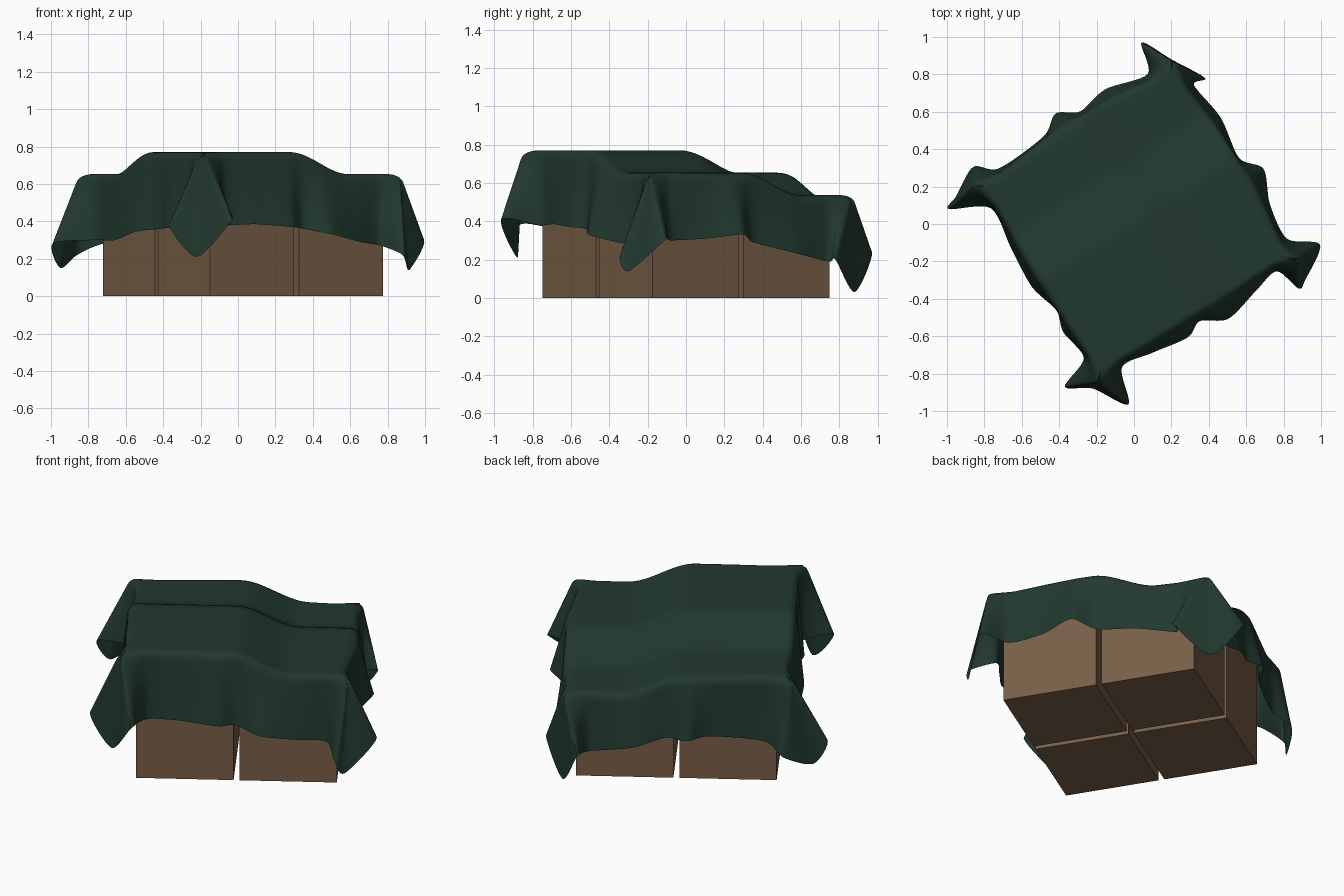
import bpy, bmesh, math
from mathutils import Vector, Matrix

if "Cube" in bpy.data.objects:
    bpy.data.objects.remove(bpy.data.objects["Cube"], do_unlink=True)


def make_material(name, rgb):
    mat = bpy.data.materials.new(name)
    mat.use_nodes = True
    color = (*rgb, 1)
    mat.diffuse_color = color
    bsdf = mat.node_tree.nodes["Principled BSDF"]
    bsdf.inputs["Base Color"].default_value = color
    bsdf.inputs["Roughness"].default_value = 0.9
    return mat


def add_object(name, bm, mat):
    mesh = bpy.data.meshes.new(name)
    bm.to_mesh(mesh)
    bm.free()
    mesh.materials.append(mat)
    obj = bpy.data.objects.new(name, mesh)
    bpy.context.collection.objects.link(obj)
    return obj


cardboard = make_material("cardboard brown", (0.19, 0.114, 0.064))
canvas = make_material("dark green cloth", (0.0155, 0.04, 0.0285))

TURN = math.radians(31.8)
# Half widths of the flat top, its rounded edge and its corners
INNER, SHOULDER, CORNER = 0.56, 0.59, 0.622
HIGH, STEP = 0.77, 0.116


def smoothstep(a, b, x):
    t = min(max((x - a) / (b - a), 0), 1)
    return t * t * (3 - 2 * t)


def cloth_height(u, v):
    # Each lower box makes the cloth sag down by one step
    return HIGH - STEP * (smoothstep(-0.03, 0.32, u) + smoothstep(-0.03, 0.32, v))


# Four boxes of stepped heights
def add_box(name, iu, iv):
    top = HIGH - STEP * (iu + iv) - 0.02
    bm = bmesh.new()
    bmesh.ops.create_cube(bm, size=1)
    bmesh.ops.scale(bm, vec=(0.528, 0.528, top), verts=bm.verts)
    place = Vector((0.56 * iu - 0.28, 0.56 * iv - 0.28, top / 2))
    bmesh.ops.translate(bm, vec=place, verts=bm.verts)
    bmesh.ops.rotate(bm, matrix=Matrix.Rotation(TURN, 3, "Z"), verts=bm.verts)
    bmesh.ops.translate(bm, vec=(0.027, 0, 0), verts=bm.verts)
    add_object(name, bm, cardboard)


add_box("tall_box", 0, 0)
add_box("middle_box_right", 1, 0)
add_box("middle_box_left", 0, 1)
add_box("low_box", 1, 1)

# Hem of the cloth: corner folds as fold, tip, fold
corners = [
    [(-.37, -.87, .38), (-.22, -.88, .21), (-.03, -.965, .41)],
    [(.88, -.345, .22), (.915, -.3, .14), (.995, -.11, .3)],
    [(.38, .78, .2), (.2, .88, .03), (.04, .97, .24)],
    [(-.86, .305, .22), (-.95, .15, .15), (-.99, .08, .28)],
]
# Side waves as position along side, outward bulge, height
sides = [
    [(-.8, .03, .38), (-.5, .05, .385), (-.15, .08, .37), (.02, .04, .36),
     (.25, .11, .33), (.6, .06, .29), (.85, .03, .27)],
    [(-.85, .05, .3), (-.5, .07, .31), (-.2, .14, .33), (0, .06, .29),
     (.4, .09, .235), (.78, .06, .19)],
    [(-.8, .05, .2), (-.4, .1, .25), (-.1, .07, .3), (.1, .13, .31),
     (.3, .06, .31), (.8, .04, .28)],
    [(-.8, .03, .3), (-.4, .05, .3), (0, .065, .345), (.3, .02, .36),
     (.5, .05, .365), (.8, .03, .37)],
]
bows = [0.01, 0.05, 0.05, 0.02]
spin = Matrix.Rotation(TURN, 3, "Z")
center = Vector((0.01, 0.01, 0))


def side_point(k, f, half, out):
    p = Vector((f * half, -half - out, 0))
    return Matrix.Rotation(k * math.pi / 2, 3, "Z") @ p


# Each key holds inner edge, shoulder and hem in the cloth's own frame
keys = []
for k in range(4):
    inner, outer = side_point(k, -1, INNER, 0), side_point(k, -1, CORNER, 0)
    for point in corners[k]:
        hem = spin.transposed() @ (Vector(point) - center)
        keys.append((inner, outer, hem))
    for f, bulge, z in sides[k]:
        hem = side_point(k, f, SHOULDER, bulge)
        hem.z = z
        shoulder = side_point(k, f, SHOULDER, bows[k] * (1 - f * f))
        keys.append((side_point(k, f, INNER, 0), shoulder, hem))


def spline(a, b, c, d, t, pull):
    m, n = (c - a) * pull, (d - b) * pull
    s, q = t * t, t * t * t
    return (b * (2 * q - 3 * s + 1) + m * (q - 2 * s + t)
            + c * (3 * s - 2 * q) + n * (q - s))


SUB, TOP_RINGS, ROUND, FALL = 8, 28, 6, 10
columns = []
count = len(keys)
for i in range(count):
    a, b, c, d = (keys[(i + j - 1) % count] for j in range(4))
    for s in range(SUB):
        t = s / SUB
        inner = b[0].lerp(c[0], t)
        shoulder = b[1].lerp(c[1], t)
        hem = spline(a[2], b[2], c[2], d[2], t, 0.42)
        column = []
        # Flat top, running out from the middle
        for r in range(1, TOP_RINGS + 1):
            p = inner * (r / TOP_RINGS)
            p.z = cloth_height(p.x, p.y)
            column.append(p)
        # Rounded shoulder
        start = column[-1]
        shoulder.z = start.z
        low = shoulder.lerp(hem, 0.13)
        for r in range(1, ROUND + 1):
            w = r / ROUND
            column.append(start.lerp(shoulder, w).lerp(shoulder.lerp(low, w), w))
        # Hanging skirt
        for r in range(1, FALL + 1):
            column.append(low.lerp(hem, r / FALL))
        columns.append(column)

bm = bmesh.new()
middle = bm.verts.new((0, 0, cloth_height(0, 0)))
grid = [[bm.verts.new(p) for p in column] for column in columns]
for i, here in enumerate(grid):
    after = grid[(i + 1) % len(grid)]
    bm.faces.new((middle, here[0], after[0]))
    for r in range(len(here) - 1):
        bm.faces.new((here[r], here[r + 1], after[r + 1], after[r]))
bmesh.ops.remove_doubles(bm, verts=bm.verts, dist=0.0005)
bmesh.ops.rotate(bm, matrix=spin, verts=bm.verts)
bmesh.ops.translate(bm, vec=center, verts=bm.verts)
bmesh.ops.recalc_face_normals(bm, faces=bm.faces)
cloth = add_object("draped_cloth", bm, canvas)
bpy.context.view_layer.objects.active = cloth
cloth.select_set(True)
bpy.ops.object.shade_smooth_by_angle(angle=math.radians(60))
